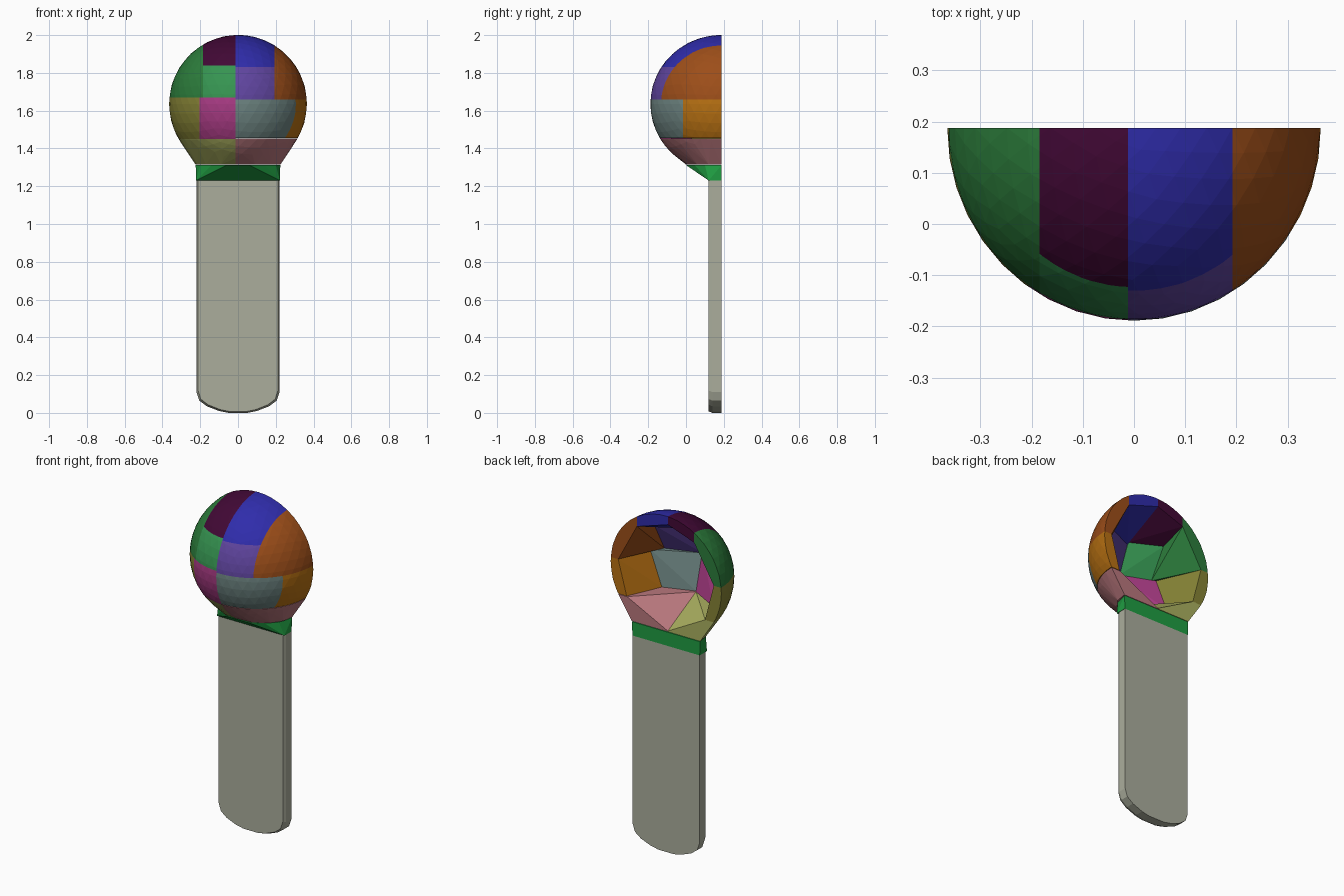
import bpy, bmesh
from mathutils import Vector, Matrix

if "Cube" in bpy.data.objects:
    bpy.data.objects.remove(bpy.data.objects["Cube"])

BACK = 0.188            # flat back plane of the whole model
CZ = 1.636              # height of the dome centre
CENTRE = Vector((0, BACK, CZ))
INNER = 0.87            # inner shell size relative to the outer dome


def finish(name, points, color):
    """Turn a point cloud into a flat-shaded convex part."""
    bm = bmesh.new()
    for p in points:
        bm.verts.new(p)
    res = bmesh.ops.convex_hull(bm, input=bm.verts[:])
    junk = {v for v in res["geom_interior"] + res["geom_unused"]
            if isinstance(v, bmesh.types.BMVert)}
    bmesh.ops.delete(bm, geom=list(junk), context='VERTS')
    bmesh.ops.dissolve_limit(bm, angle_limit=0.01, verts=bm.verts[:], edges=bm.edges[:])
    bmesh.ops.recalc_face_normals(bm, faces=bm.faces[:])
    mesh = bpy.data.meshes.new(name)
    bm.to_mesh(mesh)
    bm.free()
    obj = bpy.data.objects.new(name, mesh)
    bpy.context.collection.objects.link(obj)
    mat = bpy.data.materials.new(name)
    mat.diffuse_color = (*[1.25 * c ** 2.2 for c in color], 1)   # screen to linear
    mat.use_nodes = True
    mat.node_tree.nodes["Principled BSDF"].inputs["Base Color"].default_value = mat.diffuse_color
    mesh.materials.append(mat)


def dome_patch(name, color, x=(-1, 1), z=(1.45, 3), y=(-1, BACK), extra=()):
    """Cut one patch out of the dome shell and close it with its hull."""
    points = [Vector(p) for p in extra]
    for size in (1, INNER):
        bm = bmesh.new()
        bmesh.ops.create_icosphere(bm, subdivisions=4, radius=size)
        bmesh.ops.transform(bm, verts=bm.verts[:], matrix=Matrix.Translation(CENTRE)
                            @ Matrix.Diagonal((0.365, 0.377, 0.365, 1)))
        for axis, (lo, hi) in enumerate((x, y, z)):
            for limit, sign in ((lo, -1), (hi, 1)):
                co, no = Vector(), Vector()
                co[axis], no[axis] = limit, sign
                bmesh.ops.bisect_plane(bm, geom=bm.verts[:] + bm.edges[:] + bm.faces[:],
                                       plane_co=co, plane_no=no, clear_outer=True)
        points += [v.co.copy() for v in bm.verts]
        bm.free()
    finish(name, points, color)


# Dome: upper rows
L, M, R = -0.185, -0.012, 0.192
dome_patch("dome_upper_left", (0.17, 0.44, 0.22), x=(-1, L), z=(1.67, 3))
dome_patch("dome_top_left", (0.24, 0.06, 0.20), x=(L, M), z=(1.84, 3))
dome_patch("dome_top_right", (0.18, 0.17, 0.60), x=(M, R), z=(1.83, 3))
dome_patch("dome_upper_right", (0.55, 0.28, 0.11), x=(R, 1), z=(1.66, 3))
dome_patch("dome_mid_left", (0.20, 0.52, 0.29), x=(L, M), z=(1.67, 1.84))
dome_patch("dome_mid_right", (0.34, 0.25, 0.56), x=(M, R), z=(1.66, 1.83))

# Dome: belt row
dome_patch("dome_belt_left", (0.47, 0.46, 0.20), x=(-1, -0.205), z=(1.45, 1.67))
dome_patch("dome_belt_front_left", (0.60, 0.22, 0.47), x=(-0.205, M), z=(1.45, 1.67))
dome_patch("dome_belt_front_right", (0.39, 0.47, 0.46), x=(M, 1), y=(-1, -0.015), z=(1.455, 1.66))
dome_patch("dome_belt_right", (0.65, 0.40, 0.09), x=(M, 1), y=(-0.015, BACK), z=(1.455, 1.66))

# Dome: base row, widened at the floor to meet the collar
FLOOR = 1.315
floor_half = [(0, BACK), (0, 0.0), (0.09, 0.008), (0.17, 0.06), (0.215, 0.12), (0.225, BACK)]
for name, side, color in (("dome_base_left", -1, (0.60, 0.62, 0.34)),
                          ("dome_base_right", 1, (0.65, 0.42, 0.44))):
    dome_patch(name, color, x=(-1, M) if side < 0 else (M, 1), z=(FLOOR, 1.452),
               extra=[(M if x == 0 else side * x, y, FLOOR) for x, y in floor_half])

# Collar: half-round on top, narrow slab below
collar = [(s * x, y, FLOOR - 0.003) for s in (-1, 1) for x, y in
          ((0.06, 0.0), (0.14, 0.045), (0.2, 0.1), (0.224, BACK))]
collar += [(s * 0.222, y, 1.23) for s in (-1, 1) for y in (0.12, BACK)]
finish("collar", collar, (0.13, 0.55, 0.24))

# Handle: flat slab with rounded lower end and slightly bevelled front edges
half = [(0.22, 1.23), (0.22, 0.11), (0.205, 0.065), (0.165, 0.035), (0.1, 0.01), (0.05, 0.0)]
handle = [(s * x, y, z) for s in (-1, 1) for x, z in half for y in (0.14, BACK)]
handle += [(s * x * 0.96, 0.12, z if z > 1 else z + 0.008) for s in (-1, 1) for x, z in half]
finish("handle", handle, (0.60, 0.61, 0.55))
